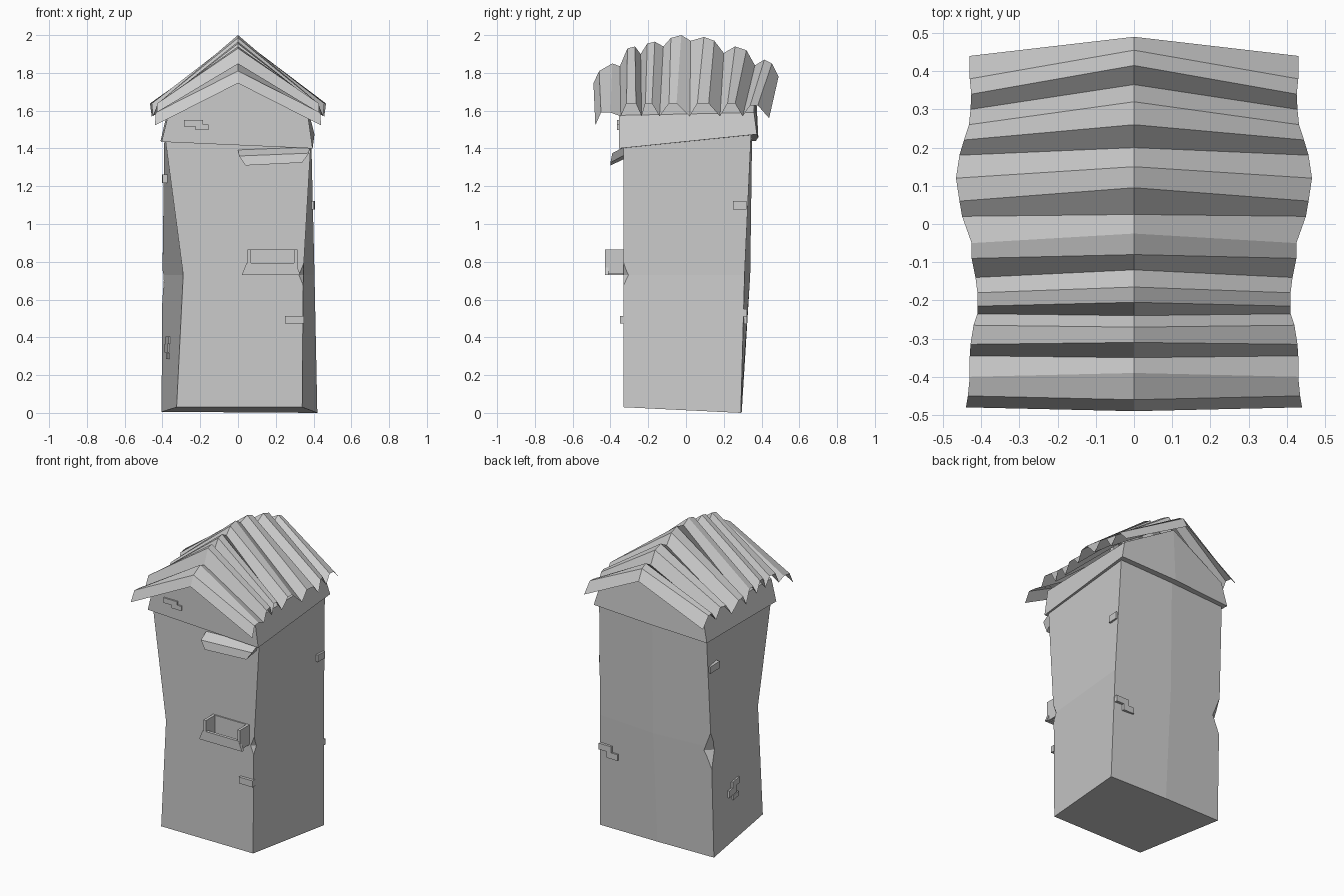
import bpy
from mathutils import Vector, Matrix


def make(name, verts, faces):
    import bmesh
    me = bpy.data.meshes.new(name)
    me.from_pydata([Vector(v) for v in verts], [], faces)
    bm = bmesh.new()
    bm.from_mesh(me)
    bmesh.ops.recalc_face_normals(bm, faces=bm.faces)
    bm.to_mesh(me)
    bm.free()
    ob = bpy.data.objects.new(name, me)
    bpy.context.collection.objects.link(ob)
    return ob


def loft(name, rings):
    # closed solid through rings with equal point counts
    n = len(rings[0])
    faces = [[r * n + i, r * n + (i + 1) % n, (r + 1) * n + (i + 1) % n, (r + 1) * n + i]
             for r in range(len(rings) - 1) for i in range(n)]
    faces += [list(range(n))[::-1], [(len(rings) - 1) * n + i for i in range(n)]]
    return make(name, [p for r in rings for p in r], faces)


def block(name, c, s, rot=0, flare=0):
    # box with centre and size, turned around z; flare widens its bottom in x
    m = Matrix.Translation(c) @ Matrix.Rotation(rot, 4, 'Z')
    rings = [[m @ Vector((x * (s[0] / 2 + f), y * s[1] / 2, z * s[2] / 2))
              for x, y in ((-1, -1), (1, -1), (1, 1), (-1, 1))]
             for z, f in ((-1, flare), (1, 0))]
    return loft(name, rings)


# Crooked tower body: front left, front right, back right, back middle, back left
body = loft("tower_body", [
    [(-.325, -.33, .03), (.34, -.33, .03), (.42, .29, 0), (.0, .295, .003), (-.405, .29, .005)],
    [(-.29, -.33, .73), (.345, -.33, .73), (.405, .31, .73), (0, .34, .73), (-.40, .31, .73)],
    [(-.385, -.33, 1.45), (.385, -.33, 1.42), (.387, .345, 1.49), (0, .35, 1.475), (-.39, .345, 1.46)]])

# V-shaped chips in two corners
for corner, out, depth, half in (((.345, -.33, .73), (1, -1, 0), .016, .055),
                                 ((-.40, .31, .70), (-1, 1, 0), .035, .12)):
    c, n = Vector(corner), Vector(out).normalized()
    t = Vector((-n.y, n.x, 0)) * .2
    h = Vector((0, 0, half * (depth + .1) / depth))
    tri = [c - n * depth, c + n * .1 + h, c + n * .1 - h]
    cutter = loft("chip_cutter", [[p - t for p in tri], [p + t for p in tri]])
    cutter.hide_render = True
    mod = body.modifiers.new("chip", 'BOOLEAN')
    mod.object, mod.operation, mod.solver = cutter, 'DIFFERENCE', 'EXACT'
    bpy.context.view_layer.update()
    me = bpy.data.meshes.new_from_object(body.evaluated_get(bpy.context.evaluated_depsgraph_get()))
    body.modifiers.clear()
    body.data = me
    bpy.data.objects.remove(cutter)

# Overhanging gable storey
make("gable_storey",
     [(-.405, -.355, 1.435), (.395, -.355, 1.40), (.405, .375, 1.475), (0, .383, 1.46), (-.41, .37, 1.44),
      (-.37, -.355, 1.575), (.37, -.355, 1.575), (.375, .36, 1.59), (-.375, .36, 1.59),
      (0, -.355, 1.79), (0, .365, 1.81)],
     [(0, 4, 3, 2, 1), (0, 1, 6, 9, 5), (1, 2, 7, 6), (2, 3, 10, 7), (3, 4, 8, 10),
      (4, 0, 5, 8), (6, 7, 10, 9), (8, 5, 9, 10)])

# Corrugated roof sheet: ridge y, ridge z, eave y, eave half width
SECTIONS = [
    (-.49, 1.745, -.48, .44), (-.46, 1.81, -.45, .435), (-.39, 1.85, -.40, .43),
    (-.35, 1.835, -.345, .43), (-.31, 1.93, -.315, .428), (-.27, 1.94, -.265, .42),
    (-.24, 1.90, -.235, .41), (-.205, 1.955, -.215, .41), (-.165, 1.965, -.18, .41),
    (-.12, 1.94, -.14, .415), (-.08, 1.985, -.09, .425), (-.025, 2.0, -.05, .425),
    (.025, 1.97, .02, .45), (.095, 1.99, .06, .457), (.15, 1.97, .12, .466),
    (.20, 1.905, .18, .457), (.26, 1.94, .22, .445), (.32, 1.92, .26, .432),
    (.365, 1.84, .30, .428), (.415, 1.87, .34, .426), (.455, 1.85, .38, .43), (.49, 1.78, .44, .43)]
verts, faces = [], []
for i, (ry, rz, ey, ex) in enumerate(SECTIONS):
    ez = 1.57 if i % 3 == 0 else 1.638
    ez -= .048 if i < 3 else .01 if i > 18 else 0
    verts += [(-ex, ey, ez), (0, ry, rz), (ex, ey, ez)]
    if i:
        k = 3 * i
        faces += [(k - 3, k - 2, k + 1, k), (k - 2, k - 1, k + 2, k + 1)]
make("corrugated_roof", verts, faces)

# Sloping awning under the gable
loft("awning", [
    [(.04, -.40, 1.31), (.34, -.40, 1.325), (.365, -.325, 1.365), (.02, -.325, 1.345)],
    [(.005, -.39, 1.36), (.375, -.39, 1.375), (.38, -.325, 1.41), (.0, -.325, 1.395)]])

# Planter box: front board, floor, backing and two ends
block("planter_front", (.175, -.42, .762), (.26, .02, .062), flare=.025)
block("planter_floor", (.172, -.375, .738), (.26, .1, .015))
block("planter_back", (.178, -.332, .80), (.255, .012, .13))
for x in (.06, .305):
    block("planter_end", (x, -.377, .80), (.018, .105, .13))

# Protruding bricks: centre, size, turn
BRICKS = [
    ((.30, -.335, .493), (.10, .028, .042), 0),
    ((-.235, -.355, 1.533), (.10, .02, .033), 0),
    ((-.19, -.355, 1.512), (.07, .02, .03), 0),
    ((-.362, .02, .385), (.028, .09, .04), .15),
    ((-.368, .06, .343), (.028, .10, .045), .15),
    ((-.362, .02, .30), (.028, .07, .03), .15),
    ((-.388, .27, 1.24), (.025, .10, .045), .03),
    ((.395, .285, 1.10), (.02, .07, .045), -.05),
    ((.36, .31, .53), (.09, .028, .04), 0),
    ((.31, .31, .49), (.08, .028, .04), 0)]
for c, s, r in BRICKS:
    block("brick", c, s, r)
